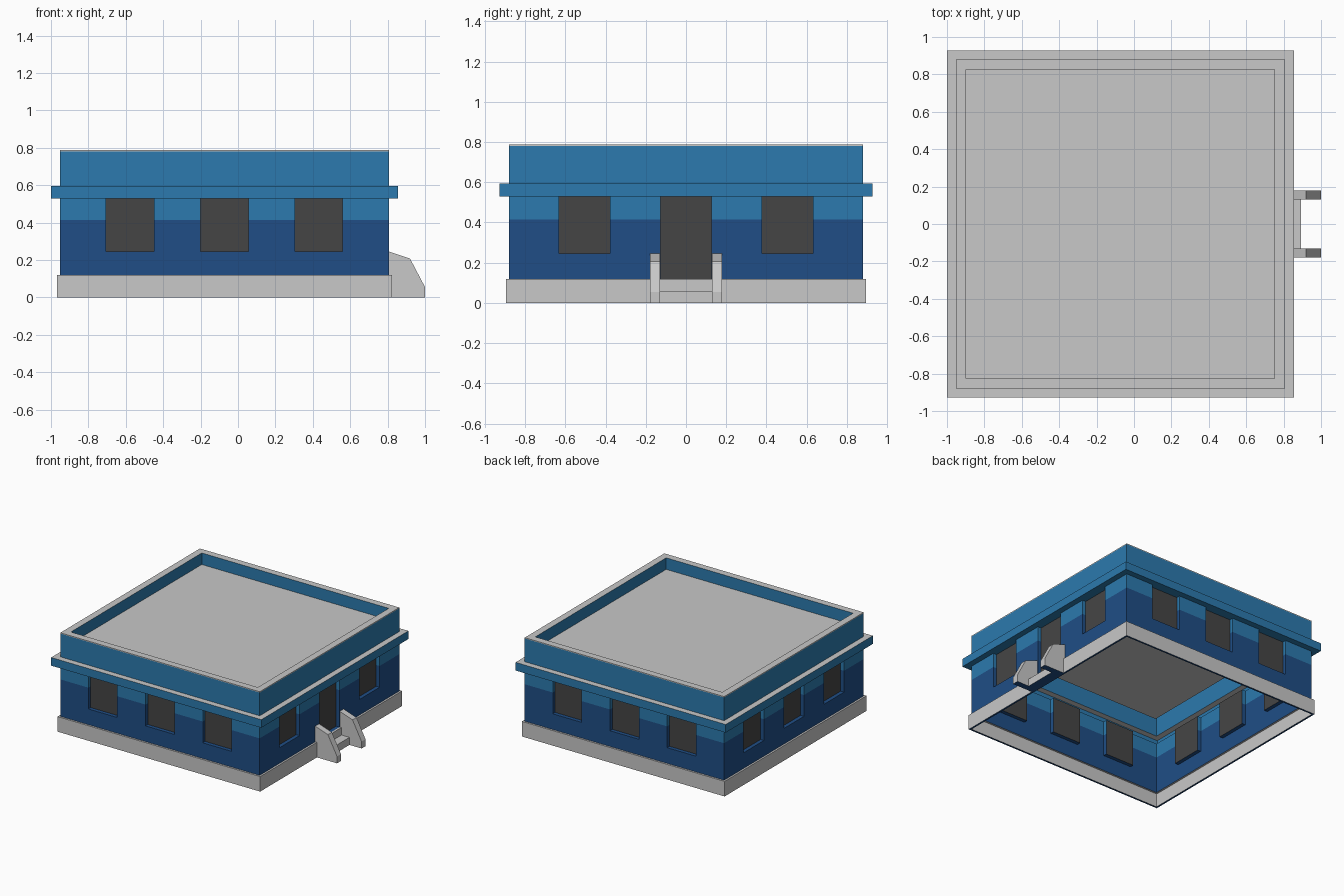
import bpy, bmesh, math
from mathutils import Matrix, Vector

if "Cube" in bpy.data.objects:
    bpy.data.objects.remove(bpy.data.objects["Cube"])

CX = -0.0725            # centre of the square building
WALL, DEPTH = 0.88, 0.03


def material(name, rgb):
    m = bpy.data.materials.new(name)
    m.diffuse_color = (*rgb, 1)
    m.use_nodes = True
    m.node_tree.nodes["Principled BSDF"].inputs["Base Color"].default_value = m.diffuse_color
    return m


MATS = [material("light grey", (0.58, 0.58, 0.58)),
        material("navy blue", (0.014, 0.076, 0.24)),
        material("bright blue", (0.025, 0.195, 0.425)),
        material("dark grey glass", (0.06, 0.06, 0.06))]
GREY, NAVY, BLUE, GLASS = range(4)


def finish(bm, name):
    bmesh.ops.remove_doubles(bm, verts=bm.verts, dist=1e-5)
    me = bpy.data.meshes.new(name)
    bm.to_mesh(me)
    bm.free()
    for m in MATS:
        me.materials.append(m)
    ob = bpy.data.objects.new(name, me)
    bpy.context.collection.objects.link(ob)
    return ob


def quad(bm, pts, mat):
    f = bm.faces.new([bm.verts.new(p) for p in pts])
    f.material_index = mat


def corners(h, z):
    return [Vector((CX + sx * h, sy * h, z)) for sx, sy in ((-1, -1), (1, -1), (1, 1), (-1, 1))]


def square_loft(name, profile, mats):
    """Sweep a profile of (half width, height) round the square plan."""
    bm = bmesh.new()
    for (p, q, mat) in zip(profile, profile[1:], mats):
        a, b = corners(*p), corners(*q)
        for i in range(4):
            j = (i + 1) % 4
            quad(bm, (a[i], a[j], b[j], b[i]), mat)
    return finish(bm, name)


# Plinth, cornice, parapet with cap, and roof deck
square_loft("plinth", [(0.88, 0), (0.895, 0), (0.895, 0.12), (WALL, 0.12)], [NAVY, GREY, GREY])
square_loft("cornice", [(WALL, 0.53), (0.9275, 0.53), (0.9275, 0.595), (WALL, 0.595)],
            [BLUE, BLUE, GREY])
square_loft("parapet", [(WALL, 0.595), (WALL, 0.78), (WALL, 0.787), (0.825, 0.787), (0.825, 0.695)],
            [BLUE, GREY, GREY, BLUE])
bm = bmesh.new()
quad(bm, corners(0.825, 0.695), GREY)
finish(bm, "roof_deck")

# Walls with recessed windows, and a door on the right side
ROWS = [0.12, 0.245, 0.415, 0.53]
HALF = 0.1275
COLS = [-WALL] + [c + s * HALF for c in (-0.505, 0, 0.505) for s in (-1, 1)] + [WALL]
walls, panes = bmesh.new(), bmesh.new()
for side in range(4):
    turn = Matrix.Translation((CX, 0, 0)) @ Matrix.Rotation(side * math.pi / 2, 4, 'Z')

    def P(u, d, z):
        return turn @ Vector((u, -WALL + d, z))

    for c, (u0, u1) in enumerate(zip(COLS, COLS[1:])):
        opening = c % 2 == 1
        sill = 0.12 if (side == 1 and c == 3) else 0.245
        for z0, z1 in zip(ROWS, ROWS[1:]):
            mat = NAVY if z1 < 0.42 else BLUE
            if opening and z0 >= sill - 1e-4:
                quad(walls, (P(u0, 0, z0), P(u0, DEPTH, z0), P(u0, DEPTH, z1), P(u0, 0, z1)), mat)
                quad(walls, (P(u1, DEPTH, z0), P(u1, 0, z0), P(u1, 0, z1), P(u1, DEPTH, z1)), mat)
            else:
                quad(walls, (P(u0, 0, z0), P(u1, 0, z0), P(u1, 0, z1), P(u0, 0, z1)), mat)
        if opening:
            quad(walls, (P(u0, 0, sill), P(u1, 0, sill), P(u1, DEPTH, sill), P(u0, DEPTH, sill)), NAVY)
            quad(walls, (P(u0, DEPTH, 0.53), P(u1, DEPTH, 0.53), P(u1, 0, 0.53), P(u0, 0, 0.53)), BLUE)
            quad(panes, (P(u0, DEPTH, sill), P(u1, DEPTH, sill), P(u1, DEPTH, 0.53), P(u0, DEPTH, 0.53)), GLASS)
finish(walls, "walls")
finish(panes, "window_and_door_panes")


def side_prism(name, profile, y0, y1):
    """Extrude an x-z outline along y; undersides are navy."""
    bm = bmesh.new()
    f = bm.faces.new([bm.verts.new((x, y0, z)) for x, z in profile])
    r = bmesh.ops.extrude_face_region(bm, geom=[f])
    bmesh.ops.translate(bm, vec=(0, y1 - y0, 0),
                        verts=[v for v in r["geom"] if isinstance(v, bmesh.types.BMVert)])
    bmesh.ops.recalc_face_normals(bm, faces=bm.faces)
    bm.normal_update()
    for f in bm.faces:
        f.material_index = NAVY if f.normal.z < -0.9 else GREY
    return finish(bm, name)


# Entrance step between two sloping side walls
CHEEK = [(0.8075, 0), (1.0, 0), (1.0, 0.055), (0.92, 0.207), (0.8075, 0.245)]
side_prism("stair_cheek_left", CHEEK, -0.18, -0.13)
side_prism("stair_cheek_right", CHEEK, 0.13, 0.18)
side_prism("entrance_step", [(0.8225, 0), (0.893, 0), (0.893, 0.06), (0.8225, 0.06)], -0.13, 0.13)
